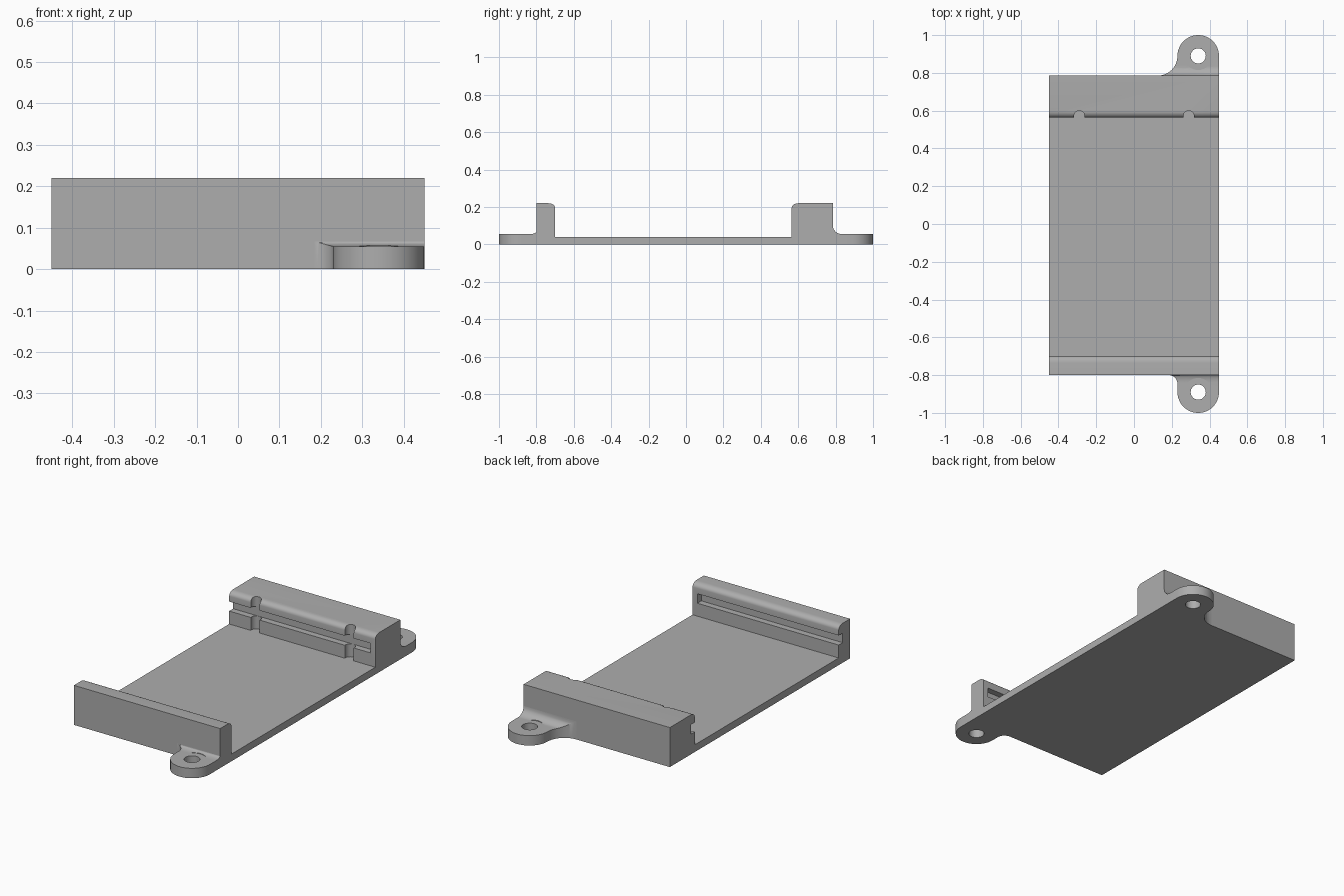
import bpy, bmesh
from math import cos, sin, pi
from mathutils import Vector

old = bpy.data.objects.get("Cube")
if old:
    bpy.data.objects.remove(old, do_unlink=True)

GREY = (0.42, 0.42, 0.42, 1)
mat = bpy.data.materials.new("plain grey")
mat.use_nodes = True
mat.diffuse_color = GREY
mat.node_tree.nodes["Principled BSDF"].inputs["Base Color"].default_value = GREY

HALF = 0.45      # half width
TOP = 0.22       # wall height
FLOOR = 0.04     # plate thickness
TAB = 0.055      # tab thickness
TAB_X = 0.34     # tab hole position
TAB_R = 0.11


def arc(cx, cy, r, a0, a1, n=12):
    """Points on an arc, angles in half turns."""
    return [(cx + r * cos(pi * (a0 + (a1 - a0) * i / n)),
             cy + r * sin(pi * (a0 + (a1 - a0) * i / n))) for i in range(n + 1)]


def prism(name, points, lo, hi, axis):
    """Extrude an outline: axis x takes (y, z) points, axis z takes (x, y)."""
    place = (lambda p: (lo, p[0], p[1])) if axis == "x" else (lambda p: (p[0], p[1], lo))
    bm = bmesh.new()
    face = bm.faces.new([bm.verts.new(place(p)) for p in points])
    new = bmesh.ops.extrude_face_region(bm, geom=[face])["geom"]
    step = Vector((hi - lo, 0, 0)) if axis == "x" else Vector((0, 0, hi - lo))
    bmesh.ops.translate(bm, vec=step, verts=[v for v in new if isinstance(v, bmesh.types.BMVert)])
    bmesh.ops.recalc_face_normals(bm, faces=bm.faces)
    mesh = bpy.data.meshes.new(name)
    bm.to_mesh(mesh)
    bm.free()
    mesh.materials.append(mat)
    obj = bpy.data.objects.new(name, mesh)
    bpy.context.collection.objects.link(obj)
    return obj


def activate(obj):
    bpy.ops.object.select_all(action="DESELECT")
    obj.select_set(True)
    bpy.context.view_layer.objects.active = obj


def cut(obj, cutter):
    """Subtract a cutter from a part and throw the cutter away."""
    cutter.hide_render = True
    activate(obj)
    mod = obj.modifiers.new("cut", "BOOLEAN")
    mod.operation = "DIFFERENCE"
    mod.solver = "EXACT"
    mod.object = cutter
    bpy.ops.object.modifier_apply(modifier=mod.name)
    bpy.data.objects.remove(cutter, do_unlink=True)


def box(y0, y1, z0, z1):
    return [(y0, z0), (y1, z0), (y1, z1), (y0, z1)]


def smooth(obj):
    activate(obj)
    bpy.ops.object.shade_smooth_by_angle(angle=pi / 6)


# Tray: plate with a thin front wall and a thick back wall, rounded inner lips
FRONT, FRONT_IN, BACK_IN, BACK = -0.80, -0.70, 0.565, 0.785
R = 0.035
front_lip = [(FRONT_IN - R + R * cos(pi * t / 12), TOP - 0.025 + 0.025 * sin(pi * t / 12))
             for t in range(6, -1, -1)]
back_lip = [(BACK_IN + R - R * cos(pi * t / 12), TOP - 0.025 + 0.025 * sin(pi * t / 12))
            for t in range(7)]
profile = ([(FRONT, 0), (FRONT, TOP)] + front_lip + [(FRONT_IN, FLOOR), (BACK_IN, FLOOR)]
           + back_lip + [(BACK, TOP), (BACK, 0)])
tray = prism("tray", profile, -HALF, HALF, "x")

# Board slots, open at one end and stopped at the other
for y0, y1 in ((FRONT_IN - 0.035, FRONT_IN + 0.05), (BACK_IN - 0.05, BACK_IN + 0.035)):
    cut(tray, prism("slot_cutter", box(y0, y1, 0.112, 0.165), -0.6, 0.42, "x"))

# Upright half-round pin channels in the back wall
for x in (-0.29, 0.29):
    cut(tray, prism("channel_cutter", arc(x, 0.572, 0.028, 0, 2, 24)[:-1], FLOOR, 0.3, "z"))
smooth(tray)


def mounting_tab(name, side, wall, corner, rise, reach):
    """Rounded ear with a hole, flared into the wall at its inner corner."""
    cy = 1 - TAB_R
    edge = TAB_X - TAB_R
    flare = arc(edge - corner, wall + corner, corner, -0.5, 0)
    ear = arc(TAB_X, cy, TAB_R, 1, 0, 24)
    if abs(flare[-1][1] - cy) < 0.001:
        ear = ear[1:]
    outline = flare + ear + [(HALF, wall)]
    tab = prism(name, [(x, side * y) for x, y in outline], 0, TAB + rise, "z")

    # Hollow fillet running up the wall
    curve = [(wall + reach * (1 - cos(pi * t / 16)), TAB + rise * (1 - sin(pi * t / 16)))
             for t in range(9)]
    above = curve + [(1.1, TAB), (1.1, 0.3), (wall - 0.01, 0.3), (wall - 0.01, TAB + rise)]
    cut(tab, prism("fillet_cutter", [(side * y, z) for y, z in above], 0, 0.6, "x"))

    # Screw hole and clearance for the screw head
    for r, z in ((0.04, -0.1), (0.075, TAB)):
        ring = arc(TAB_X, side * cy, r, 0, 2, 32)[:-1]
        cut(tab, prism("hole_cutter", ring, z, 0.3, "z"))
    smooth(tab)


mounting_tab("front_tab", -1, -FRONT, 0.045, 0.012, 0.04)
mounting_tab("back_tab", 1, BACK, 0.105, 0.045, 0.05)
